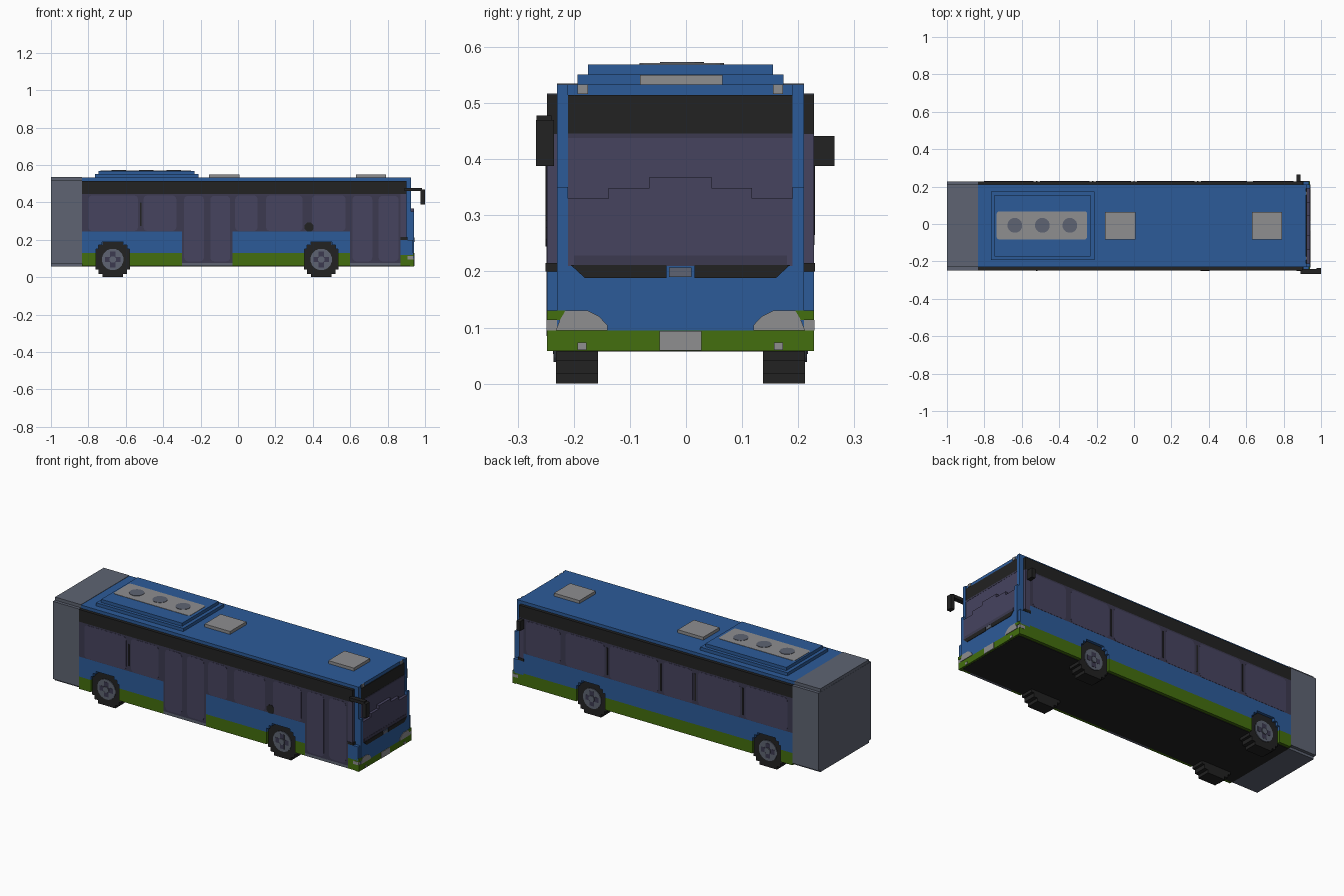
import bpy, bmesh, math

cube = bpy.data.objects.get("Cube")
if cube:
    bpy.data.objects.remove(cube, do_unlink=True)


def material(name, rgb):
    lin = [((c / 255 + 0.055) / 1.055) ** 2.4 if c > 10 else c / 255 / 12.92 for c in rgb]
    m = bpy.data.materials.new(name)
    m.use_nodes = True
    m.diffuse_color = (*lin, 1)
    m.node_tree.nodes["Principled BSDF"].inputs["Base Color"].default_value = (*lin, 1)
    return m


BLUE = material("body blue", (44, 91, 153))
GREEN = material("skirt green", (67, 110, 14))
BLACK = material("black", (34, 34, 34))
LIGHT = material("light grey", (142, 142, 144))
GREY = material("slate grey", (94, 100, 114))
GLASS = material("window glass", (70, 67, 95))
FRAME = material("dark window frame", (60, 58, 80))

CY = -0.01                 # centre line of the body
INNER, OUTER = 0.22, 0.238  # half widths of the core and of the side skins
REAR, NOSE = -0.835, 0.92
AXLES = (-0.67, 0.445)
WHEEL_Z = 0.095


def prism(name, pts, axis, lo, hi, mat):
    """Extrude a 2D outline along an axis: x takes (y, z), y takes (x, z), z takes (x, y)."""
    place = {"x": lambda a, b, t: (t, a, b),
             "y": lambda a, b, t: (a, t, b),
             "z": lambda a, b, t: (a, b, t)}[axis]
    bm = bmesh.new()
    a = [bm.verts.new(place(*p, lo)) for p in pts]
    b = [bm.verts.new(place(*p, hi)) for p in pts]
    bm.faces.new(a)
    bm.faces.new(b[::-1])
    for i in range(len(pts)):
        j = (i + 1) % len(pts)
        bm.faces.new((a[i], b[i], b[j], a[j]))
    bmesh.ops.recalc_face_normals(bm, faces=bm.faces)
    me = bpy.data.meshes.new(name)
    bm.to_mesh(me)
    bm.free()
    me.materials.append(mat)
    ob = bpy.data.objects.new(name, me)
    bpy.context.collection.objects.link(ob)
    return ob


def box(name, x0, x1, y0, y1, z0, z1, mat):
    return prism(name, [(x0, z0), (x1, z0), (x1, z1), (x0, z1)], "y", y0, y1, mat)


def side_prism(name, side, pts, d0, d1, mat):
    """Panel on one flank; d is the distance from the centre line."""
    return prism(name, pts, "y", CY + side * d0, CY + side * d1, mat)


def side_box(name, side, x0, x1, z0, z1, mat, d0=INNER, d1=OUTER):
    return side_prism(name, side, [(x0, z0), (x1, z0), (x1, z1), (x0, z1)], d0, d1, mat)


def rounded(x0, x1, z0, z1, r):
    """Rounded rectangle outline."""
    pts = []
    for cx, cz, start in ((x1 - r, z1 - r, 0), (x0 + r, z1 - r, 90),
                          (x0 + r, z0 + r, 180), (x1 - r, z0 + r, 270)):
        for k in range(4):
            t = math.radians(start + 30 * k)
            pts.append((cx + r * math.cos(t), cz + r * math.sin(t)))
    return pts


def circle(cx, cz, r, n=16):
    return [(cx + r * math.cos(math.tau * (i + .5) / n),
             cz + r * math.sin(math.tau * (i + .5) / n)) for i in range(n)]


# Main body, underside and rear end block
box("body_core", REAR, NOSE, CY - INNER, CY + INNER, 0.06, 0.533, BLUE)
box("underside", REAR, 0.93, CY - INNER, CY + INNER, 0.057, 0.06, BLACK)
box("rear_block", -1.0, REAR, CY - OUTER, CY + OUTER, 0.072, 0.517, GREY)
box("rear_block_core", -0.999, REAR, CY - INNER, CY + INNER, 0.058, 0.535, GREY)


def green_skirt(side, x0, x1, axle):
    side_box("skirt", side, x0, axle - 0.09, 0.06, 0.13, GREEN)
    side_box("skirt", side, axle + 0.09, x1, 0.06, 0.13, GREEN)


def blue_panel(side, x0, x1, axles):
    """Lower wall with stepped wheel arches."""
    pts = [(x1, 0.245), (x0, 0.245), (x0, 0.13)]
    for ax in axles:
        half = [(0.09, 0.13), (0.09, 0.152), (0.076, 0.152),
                (0.076, 0.172), (0.057, 0.172), (0.057, 0.188)]
        pts += [(ax - w, z) for w, z in half] + [(ax + w, z) for w, z in half[::-1]]
    side_prism("side_wall", side, pts + [(x1, 0.13)], INNER, OUTER, BLUE)


def panes(side, spans, z0, z1):
    for a, b in spans:
        side_prism("window_pane", side, rounded(a, b, z0, z1, 0.02), OUTER, OUTER + 0.001, GLASS)


# Parts common to both flanks
for s in (-1, 1):
    side_box("roof_band", s, REAR, 0.90, 0.445, 0.515, BLACK)
    side_box("front_side_window", s, 0.87, 0.90, 0.20, 0.445, GLASS)
    side_box("front_window_corner", s, 0.868, 0.905, 0.20, 0.215, BLACK, INNER, OUTER + 0.002)
    side_box("front_corner_wall", s, 0.87, 0.935, 0.12, 0.20, BLUE)
    side_box("front_corner_skirt", s, 0.87, 0.938, 0.06, 0.12, GREEN)
    side_box("side_lamp", s, 0.905, 0.939, 0.095, 0.113, LIGHT, INNER, OUTER + 0.001)

    # Wheels with stepped tyres
    for ax in AXLES:
        quarter = [(0.092, 0.055), (0.077, 0.055), (0.077, 0.077), (0.055, 0.077), (0.055, 0.095)]
        tyre = [(ax + x, WHEEL_Z + z) for x, z in quarter]
        tyre += [(ax - x, WHEEL_Z + z) for x, z in quarter[::-1]]
        tyre += [(ax - x, WHEEL_Z - z) for x, z in quarter]
        tyre += [(ax + x, WHEEL_Z - z) for x, z in quarter[::-1]]
        side_prism("tyre", s, tyre, 0.147, INNER + 0.002, BLACK)
        side_prism("rim", s, circle(ax, WHEEL_Z, 0.058), INNER, INNER + 0.006, GREY)
        for w, h in ((0.042, 0.014), (0.014, 0.042)):
            side_box("rim_cross", s, ax - w, ax + w, WHEEL_Z - h, WHEEL_Z + h, FRAME,
                     INNER, INNER + 0.007)
        side_prism("hub", s, circle(ax, WHEEL_Z, 0.018, 8), INNER, INNER + 0.012, GREY)

# Right flank with two double doors
for x0, x1, ax in ((REAR, -0.30, AXLES[0]), (-0.03, 0.60, AXLES[1])):
    green_skirt(-1, x0, x1, ax)
    blue_panel(-1, x0, x1, [ax])
    side_box("window_strip", -1, x0, x1, 0.245, 0.445, FRAME)
panes(-1, ((-0.80, -0.535), (-0.505, -0.33), (-0.015, 0.105), (0.15, 0.345), (0.395, 0.575)),
      0.247, 0.437)
for x0, x1 in ((-0.30, -0.03), (0.60, 0.87)):
    mid = (x0 + x1) / 2
    side_box("door", -1, x0, x1, 0.075, 0.445, FRAME)
    side_box("door_sill", -1, x0, x1, 0.06, 0.075, GREY)
    panes(-1, ((x0 + 0.012, mid - 0.017), (mid + 0.017, x1 - 0.012)), 0.085, 0.435)
side_prism("window_badge", -1, circle(0.38, 0.268, 0.026, 8), OUTER, OUTER + 0.002, BLACK)

# Left flank with a continuous window strip
blue_panel(1, REAR, 0.87, AXLES)
green_skirt(1, REAR, -0.10, AXLES[0])
green_skirt(1, -0.10, 0.87, AXLES[1])
side_box("window_strip", 1, REAR, 0.87, 0.245, 0.445, FRAME)
pillars = (-0.52, -0.22, 0.0, 0.34)
edges = (-0.82,) + pillars + (0.62, 0.87)
panes(1, [(a + 0.017, b - 0.017) for a, b in zip(edges, edges[1:])], 0.247, 0.437)
for x in pillars:
    side_box("window_pillar", 1, x - 0.004, x + 0.004, 0.265, 0.42, BLACK, OUTER, OUTER + 0.002)
side_box("window_pillar", -1, -0.524, -0.516, 0.275, 0.40, BLACK, OUTER, OUTER + 0.002)


# Front end
def front_box(name, y0, y1, z0, z1, mat, x0=NOSE, x1=0.94):
    return box(name, x0, x1, y0, y1, z0, z1, mat)


front_box("front_panel", -0.23, 0.21, 0.095, 0.21, BLUE)
front_box("bumper", -0.248, 0.228, 0.058, 0.095, GREEN)
front_box("number_plate", -0.047, 0.028, 0.059, 0.094, LIGHT, 0.94, 0.943)
front_box("destination_panel", -0.21, 0.19, 0.445, 0.514, BLACK, NOSE, 0.924)
front_box("windscreen_upper", -0.21, 0.19, 0.33, 0.445, GLASS, NOSE, 0.924)
front_box("windscreen_edge", -0.21, 0.19, 0.438, 0.446, FRAME, NOSE, 0.925)
half = [(0.20, 0.21), (0.20, 0.33), (0.128, 0.33), (0.128, 0.349), (0.055, 0.349), (0.055, 0.368)]
prism("windscreen_lower", [(CY + y, z) for y, z in half] + [(CY - y, z) for y, z in half[::-1]],
      "x", NOSE, 0.94, GLASS)
front_box("windscreen_sill", -0.20, 0.18, 0.21, 0.228, FRAME, 0.94, 0.941)
front_box("front_emblem_plate", -0.03, 0.01, 0.19, 0.207, GREY, 0.94, 0.944)
for s in (-1, 1):
    def flank(name, a, b, *rest):
        front_box(name, *sorted((CY + s * a, CY + s * b)), *rest)
    flank("windscreen_pillar", 0.20, INNER, 0.21, 0.35, BLUE)
    flank("upper_pillar", 0.20, INNER, 0.35, 0.533, BLUE, NOSE, 0.926)
    prism("wiper_cover", [(CY + s * y, z) for y, z in
                          ((0.025, 0.188), (0.17, 0.188), (0.195, 0.211), (0.025, 0.211))],
          "x", 0.94, 0.943, BLACK)
    prism("headlight", [(CY + s * y, z) for y, z in
                        ((0.13, 0.095), (0.13, 0.104), (0.145, 0.12), (0.165, 0.13),
                         (0.205, 0.13), (0.215, 0.113), (0.222, 0.095))],
          "x", 0.935, 0.943, LIGHT)
    flank("headlight_corner", 0.205, OUTER, 0.113, 0.13, GREEN, NOSE, 0.942)
    flank("fog_light", 0.167, 0.183, 0.06, 0.073, LIGHT, 0.94, 0.943)
    flank("marker_lamp", 0.165, 0.183, 0.516, 0.533, LIGHT, NOSE, 0.925)

# Mirrors
box("right_mirror_arm", 0.89, 0.985, -0.266, -0.24, 0.46, 0.478, BLACK)
box("right_mirror", 0.976, 1.0, -0.267, -0.235, 0.388, 0.47, BLACK)
box("left_mirror", 0.868, 0.89, 0.225, 0.265, 0.388, 0.441, BLACK)

# Roof equipment
box("roof_unit_base", -0.765, -0.212, -0.193, 0.174, 0.533, 0.551, BLUE)
box("roof_unit_top", -0.745, -0.232, -0.175, 0.155, 0.551, 0.569, BLUE)
prism("fan_panel", rounded(-0.735, -0.25, -0.083, 0.068, 0.015), "z", 0.569, 0.571, LIGHT)
for x in (-0.637, -0.49, -0.343):
    prism("roof_fan", circle(x, -0.007, 0.04), "z", 0.569, 0.573, GREY)
for x in (-0.155, 0.63):
    box("roof_hatch", x, x + 0.162, -0.082, 0.065, 0.533, 0.55, LIGHT)
